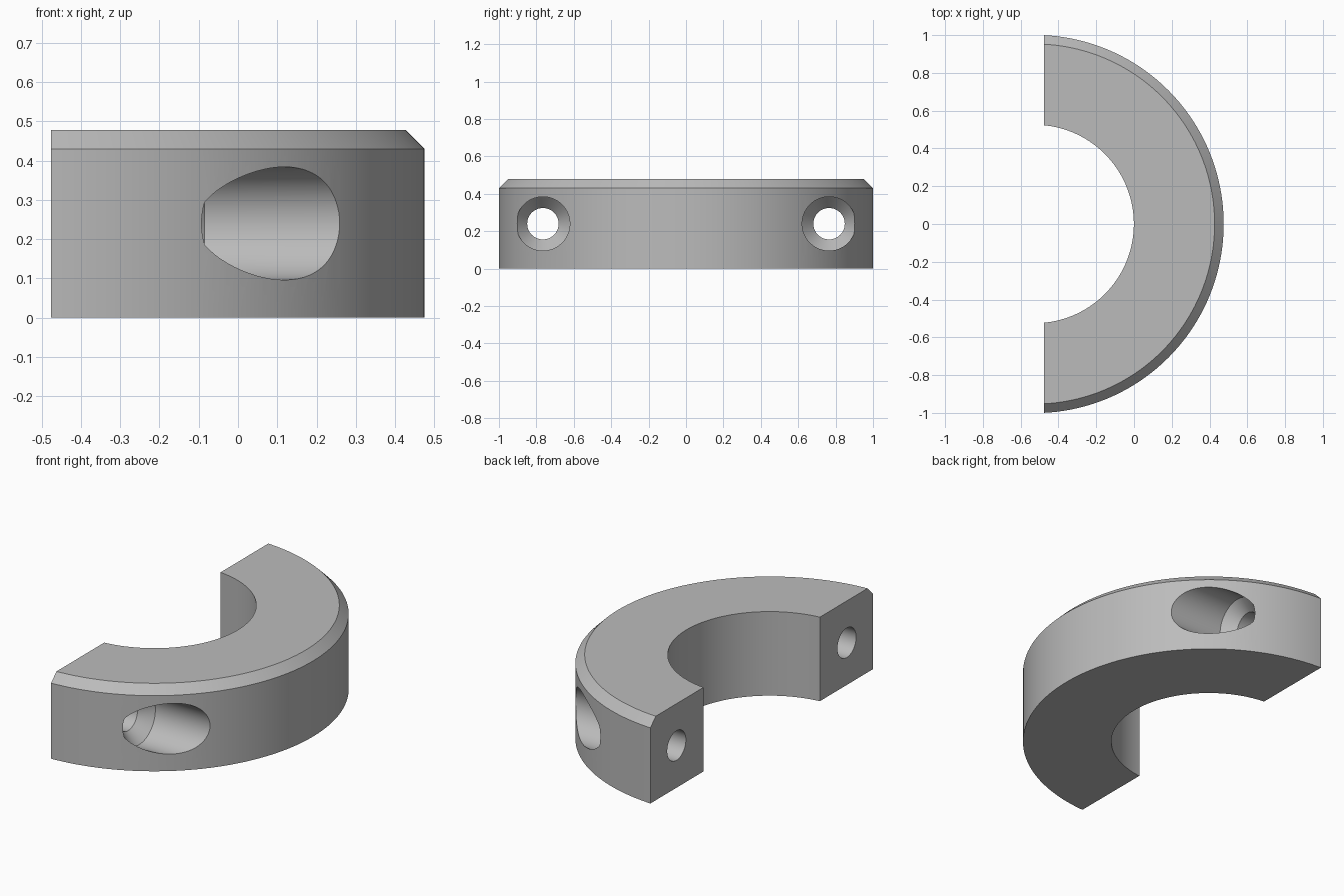
import bpy, bmesh, math
from mathutils import Vector

cube = bpy.data.objects.get("Cube")
if cube:
    bpy.data.objects.remove(cube, do_unlink=True)

AXIS_X = -0.526      # centre of the ring
CUT_X = -0.476       # flat split face
R_OUT, R_IN = 1.001, 0.525
HEIGHT, CHAMFER = 0.478, 0.048
HOLE_Y, HOLE_Z = 0.765, 0.24

steel = bpy.data.materials.new("grey steel")
steel.use_nodes = True
color = (0.5, 0.5, 0.5, 1)
steel.diffuse_color = color
steel.node_tree.nodes["Principled BSDF"].inputs["Base Color"].default_value = color


def lathe(points, centre, axis, steps, closed=True):
    """Spin a profile once around an axis and return the bmesh."""
    bm = bmesh.new()
    verts = [bm.verts.new(p) for p in points]
    edges = [bm.edges.new(pair) for pair in zip(verts, verts[1:])]
    if closed:
        edges.append(bm.edges.new((verts[-1], verts[0])))
    bmesh.ops.spin(bm, geom=verts + edges, cent=centre, axis=axis,
                   angle=math.tau, steps=steps)
    bmesh.ops.remove_doubles(bm, verts=bm.verts, dist=1e-5)
    bmesh.ops.recalc_face_normals(bm, faces=bm.faces)
    return bm


def make_object(name, bm):
    mesh = bpy.data.meshes.new(name)
    bm.to_mesh(mesh)
    bm.free()
    mesh.materials.append(steel)
    obj = bpy.data.objects.new(name, mesh)
    bpy.context.collection.objects.link(obj)
    return obj


# Half ring with a chamfered top outer edge
section = [(R_IN, 0), (R_OUT, 0), (R_OUT, HEIGHT - CHAMFER),
           (R_OUT - CHAMFER, HEIGHT), (R_IN, HEIGHT)]
bm = lathe([(AXIS_X + r, 0, z) for r, z in section],
           Vector((AXIS_X, 0, 0)), Vector((0, 0, 1)), 160)
bmesh.ops.bisect_plane(bm, geom=bm.verts[:] + bm.edges[:] + bm.faces[:],
                       plane_co=(CUT_X, 0, 0), plane_no=(1, 0, 0), clear_inner=True)
bmesh.ops.holes_fill(bm, edges=[e for e in bm.edges if e.is_boundary], sides=0)
bmesh.ops.recalc_face_normals(bm, faces=bm.faces)
collar = make_object("half_collar", bm)
bpy.context.view_layer.objects.active = collar
collar.select_set(True)

# Screw holes: narrow bore, conical shoulder, wide counterbore
hole = [(-0.7, 0), (-0.7, 0.084), (-0.155, 0.084), (-0.085, 0.144), (0.7, 0.144), (0.7, 0)]
for side in (-1, 1):
    y = side * HOLE_Y
    bm = lathe([(x, y, HOLE_Z + r) for x, r in hole],
               Vector((0, y, HOLE_Z)), Vector((1, 0, 0)), 64, closed=False)
    cutter = make_object("screw_hole_cutter", bm)
    cutter.hide_render = True
    mod = collar.modifiers.new("screw_hole", 'BOOLEAN')
    mod.operation = 'DIFFERENCE'
    mod.solver = 'EXACT'
    mod.object = cutter
    bpy.ops.object.modifier_apply(modifier=mod.name)
    bpy.data.objects.remove(cutter, do_unlink=True)

bpy.ops.object.shade_smooth_by_angle(angle=math.radians(25))
